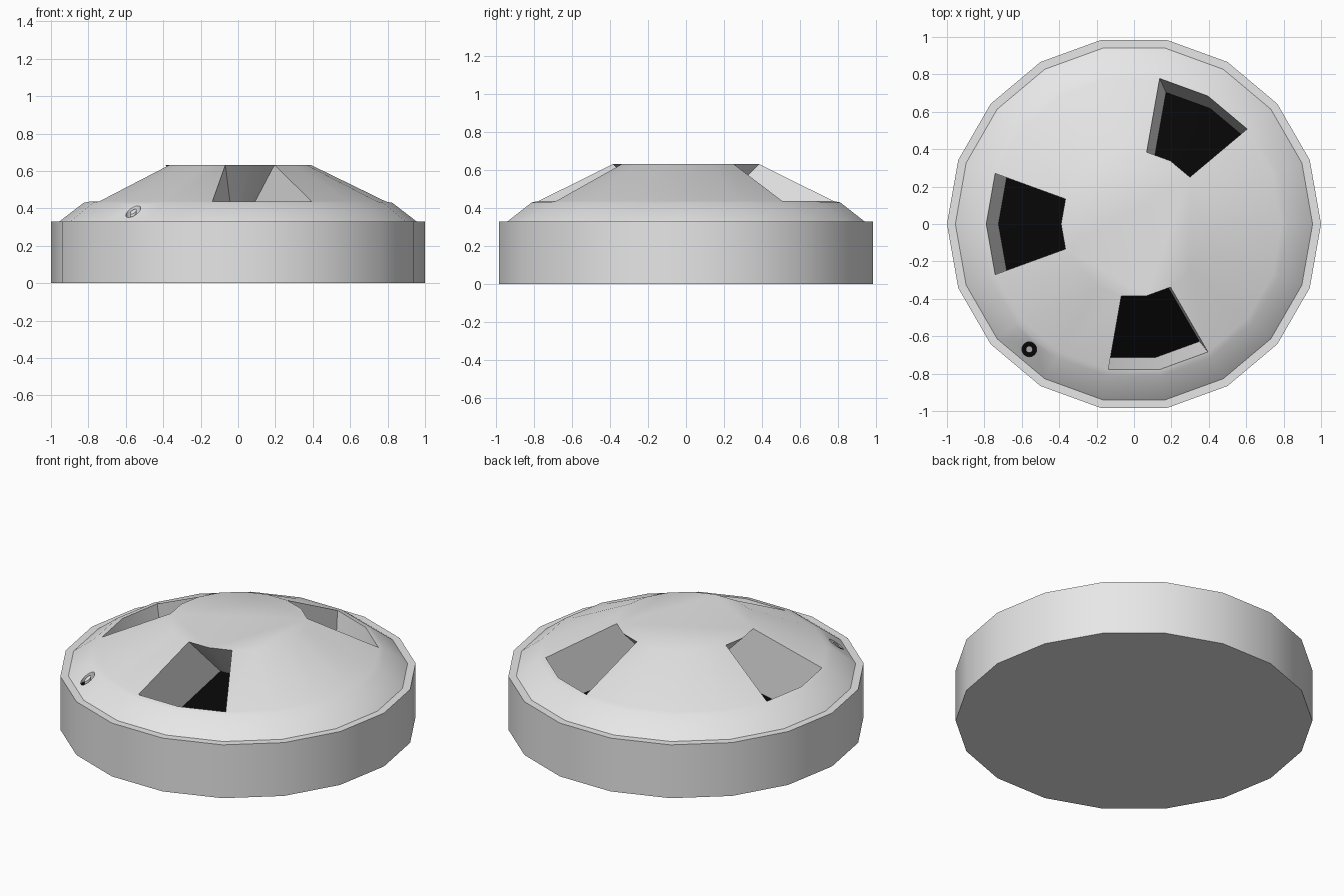
import bpy, bmesh, math
from mathutils import Vector

if "Cube" in bpy.data.objects:
    bpy.data.objects.remove(bpy.data.objects["Cube"])

SIDES = 18
STEP = math.tau / SIDES


def material(name, rgb):
    m = bpy.data.materials.new(name)
    m.diffuse_color = (*rgb, 1)
    m.use_nodes = True
    m.node_tree.nodes["Principled BSDF"].inputs["Base Color"].default_value = m.diffuse_color
    return m


grey = material("light grey", (0.8, 0.8, 0.8))
black = material("opening black", (0.002, 0.002, 0.002))


def make_object(name, bm):
    bmesh.ops.recalc_face_normals(bm, faces=bm.faces[:])
    mesh = bpy.data.meshes.new(name)
    bm.to_mesh(mesh)
    bm.free()
    mesh.materials.append(grey)
    mesh.materials.append(black)
    obj = bpy.data.objects.new(name, mesh)
    bpy.context.collection.objects.link(obj)
    return obj


def polar(r, i, z, shift=(0, 0)):
    a = i * STEP
    return Vector((r * math.cos(a) + shift[0], r * math.sin(a) + shift[1], z))


# Domed body: revolved 18-sided profile
profile = [(1, 0), (1, 0.33), (0.955, 0.33), (0.825, 0.43), (0.79, 0.437), (0.39, 0.632)]
bm = bmesh.new()
rings = [[bm.verts.new(polar(r, i, z)) for i in range(SIDES)] for r, z in profile]
bm.faces.new(rings[0])
bm.faces.new(rings[-1])

# Three deep openings, each two facets wide: first facet -> sideways lean
openings = {2: (0.045, -0.01), 8: (0, 0), 13: (-0.012, 0)}
open_facets = {i + k for i in openings for k in (0, 1)}
for level in range(len(profile) - 1):
    for i in range(SIDES):
        if level == len(profile) - 2 and i in open_facets:
            continue
        j = (i + 1) % SIDES
        lo, hi = rings[level], rings[level + 1]
        bm.faces.new((lo[i], lo[j], hi[j], hi[i]))

for first, lean in openings.items():
    ids = [first, first + 1, first + 2]
    rim = [rings[4][i] for i in ids] + [rings[5][i] for i in reversed(ids)]
    deep = [bm.verts.new(polar(0.725, i, 0.12, lean)) for i in ids]
    deep += [bm.verts.new(polar(0.125, i, 0.36, lean)) for i in reversed(ids)]
    for k in range(6):
        n = (k + 1) % 6
        bm.faces.new((rim[k], rim[n], deep[n], deep[k]))
    for quad in ((0, 1, 4, 5), (1, 2, 3, 4)):
        bm.faces.new([deep[k] for k in quad]).material_index = 1
body = make_object("domed_body", bm)

# Small ring-shaped groove on the bevel
bm = bmesh.new()
N = 16
loops = []
for r, z in ((0.04, 0.345), (0.04, 0.5), (0.018, 0.5), (0.018, 0.345)):
    loops.append([bm.verts.new((-0.56 + r * math.cos(math.tau * k / N),
                                -0.67 + r * math.sin(math.tau * k / N), z)) for k in range(N)])
for s in range(4):
    a, b = loops[s], loops[(s + 1) % 4]
    for k in range(N):
        n = (k + 1) % N
        f = bm.faces.new((a[k], a[n], b[n], b[k]))
        f.material_index = 1 if s == 3 else 0
cutter = make_object("ring_groove_cutter", bm)
cutter.hide_render = True

mod = body.modifiers.new("ring groove", 'BOOLEAN')
mod.operation = 'DIFFERENCE'
mod.solver = 'EXACT'
mod.object = cutter
bpy.context.view_layer.objects.active = body
body.select_set(True)
bpy.ops.object.modifier_apply(modifier=mod.name)
bpy.data.objects.remove(cutter)
bpy.ops.object.shade_smooth_by_angle(angle=math.radians(30))
